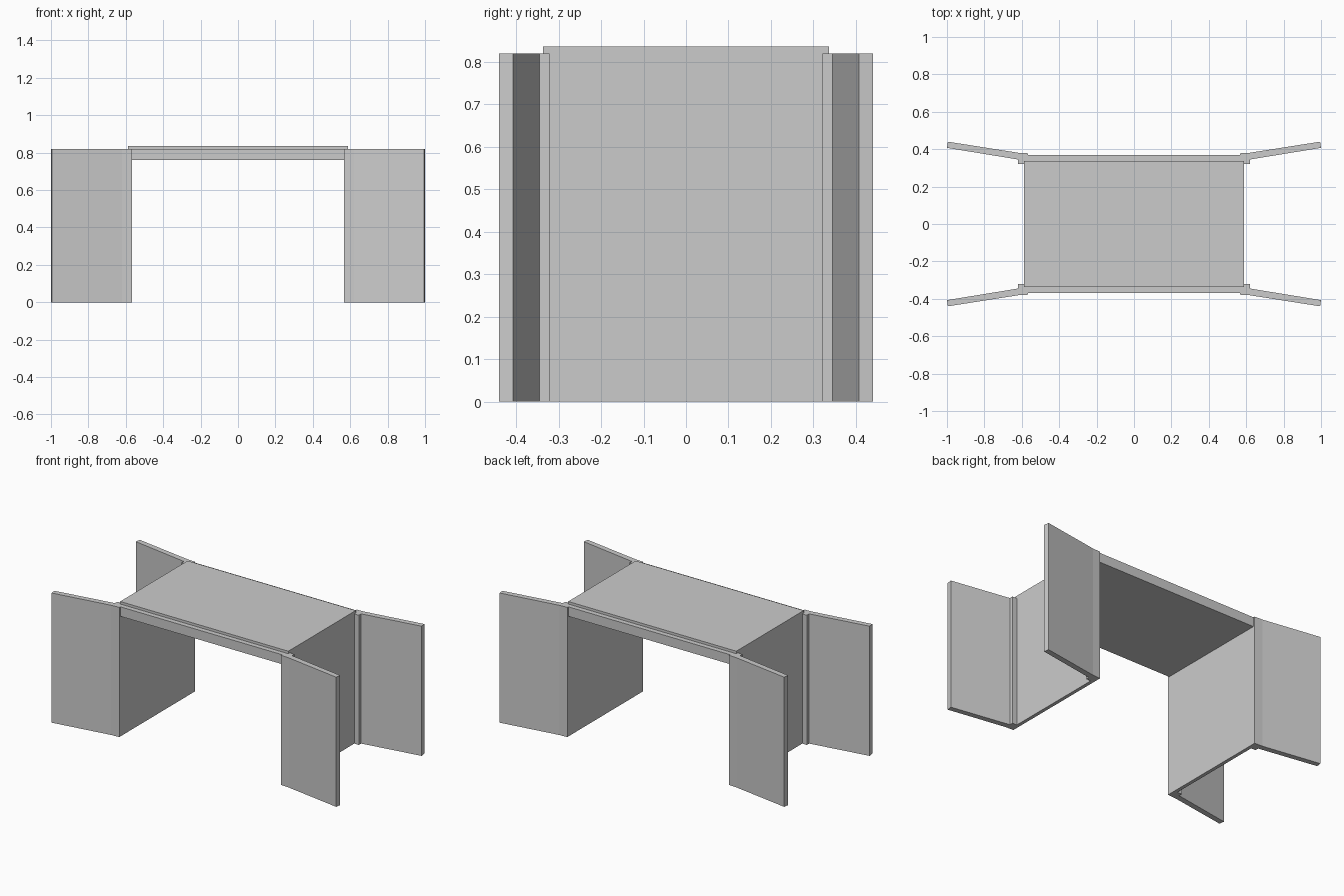
import bpy, bmesh

if "Cube" in bpy.data.objects:
    bpy.data.objects.remove(bpy.data.objects["Cube"])


def prism(name, outline, z0, z1):
    """Extrude a plan outline from z0 to z1."""
    bm = bmesh.new()
    base = bm.faces.new([bm.verts.new((x, y, z0)) for x, y in outline])
    top = bmesh.ops.extrude_face_region(bm, geom=[base], use_keep_orig=True)
    verts = [v for v in top["geom"] if isinstance(v, bmesh.types.BMVert)]
    bmesh.ops.translate(bm, verts=verts, vec=(0, 0, z1 - z0))
    bmesh.ops.recalc_face_normals(bm, faces=bm.faces)
    mesh = bpy.data.meshes.new(name)
    bm.to_mesh(mesh)
    bm.free()
    obj = bpy.data.objects.new(name, mesh)
    bpy.context.collection.objects.link(obj)
    return obj


def rect(x0, x1, y0, y1):
    return [(x0, y0), (x1, y0), (x1, y1), (x0, y1)]


# Deck slab spanning between the walls
prism("deck", rect(-0.566, 0.566, -0.337, 0.337), 0.76, 0.836)

# Side walls rising flush with the deck top
for side, sx in (("left", -1), ("right", 1)):
    prism(side + "_wall", rect(*sorted((sx * 0.566, sx * 0.588)), -0.337, 0.337), 0, 0.836)

# Edge beams, slightly lower than the deck
for end, sy in (("front", -1), ("back", 1)):
    prism(end + "_beam", rect(-0.566, 0.566, *sorted((sy * 0.337, sy * 0.368))), 0.76, 0.82)

# Splayed wing walls with a thickened joint post at the inner end
wing = [(0.566, 0.322), (0.62, 0.322), (0.62, 0.345), (1.0, 0.407),
        (0.995, 0.44), (0.62, 0.381), (0.566, 0.378)]
for end, sy in (("front", -1), ("back", 1)):
    for side, sx in (("left", -1), ("right", 1)):
        prism(f"{end}_{side}_wing_wall", [(sx * x, sy * y) for x, y in wing], 0, 0.82)
